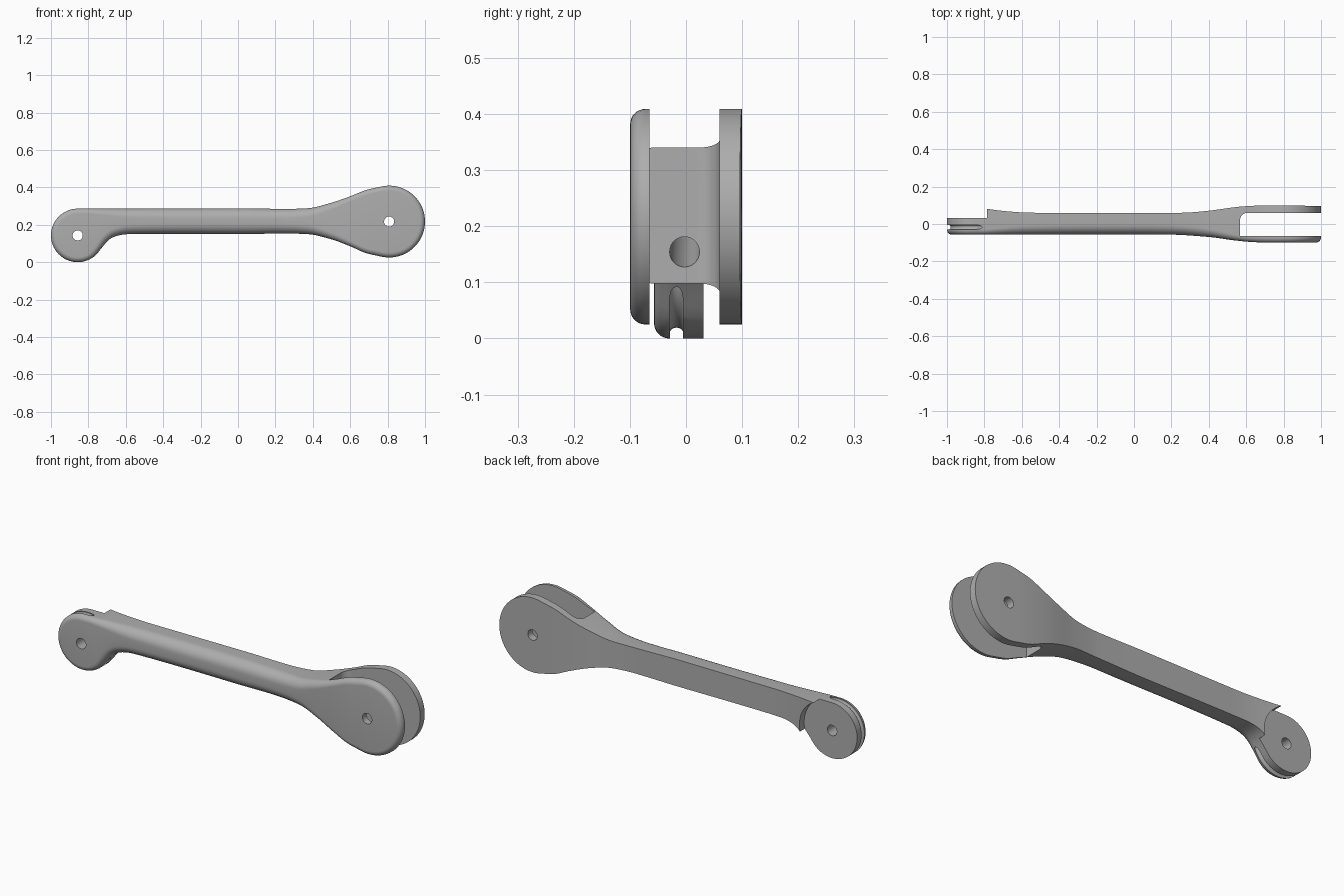
import bpy, bmesh, math
from mathutils import Vector

if "Cube" in bpy.data.objects:
    bpy.data.objects.remove(bpy.data.objects["Cube"])

grey = bpy.data.materials.new("light_grey")
grey.use_nodes = True
grey.diffuse_color = (0.42, 0.42, 0.42, 1)
grey.node_tree.nodes["Principled BSDF"].inputs["Base Color"].default_value = (0.42, 0.42, 0.42, 1)

SMALL, SMALL_R = Vector((-0.857, 0, 0.143)), 0.143
BIG, BIG_R = Vector((0.808, 0, 0.217)), 0.192


def curve(points, x):
    """Smooth interpolation through (x, value) points."""
    if x <= points[0][0]:
        return points[0][1]
    if x >= points[-1][0]:
        return points[-1][1]
    n = len(points) - 1

    def slope(k):
        a, b = points[max(k - 1, 0)], points[min(k + 1, n)]
        return (b[1] - a[1]) / (b[0] - a[0])
    i = next(k for k in range(n) if x <= points[k + 1][0])
    (x0, v0), (x1, v1) = points[i], points[i + 1]
    h = x1 - x0
    t = (x - x0) / h
    return ((2*t**3 - 3*t**2 + 1) * v0 + (t**3 - 2*t**2 + t) * h * slope(i)
            + (3*t**2 - 2*t**3) * v1 + (t**3 - t**2) * h * slope(i + 1))


TOP = [(-0.857, 0.286), (0, 0.288), (0.37, 0.288), (0.5, 0.318), (0.6, 0.352), (0.68, 0.384), (0.76, 0.403)]
BOTTOM = [(-0.75, 0.049), (-0.72, 0.087), (-0.69, 0.12), (-0.65, 0.14), (-0.58, 0.15), (0, 0.15),
          (0.37, 0.15), (0.5, 0.122), (0.6, 0.085), (0.68, 0.05), (0.76, 0.031)]
BACK = [(-0.79, 0.082), (-0.72, 0.072), (-0.6, 0.062), (-0.5, 0.06), (0.25, 0.06), (0.4, 0.071),
        (0.55, 0.091), (0.65, 0.098), (0.75, 0.1), (1, 0.096)]
FRONT = [(-1, -0.057), (0.2, -0.057), (0.4, -0.07), (0.5, -0.084), (0.6, -0.095), (0.7, -0.099), (1, -0.099)]
FILLET = [(-0.8, 0.027), (-0.55, 0.05), (0.3, 0.05), (0.6, 0.027)]


def edge_z(x, side):
    """Height of the upper (+1) or lower (-1) outline."""
    small_limit = -0.857 if side > 0 else -0.75
    for centre, radius, inside in ((SMALL, SMALL_R, x < small_limit), (BIG, BIG_R, x > 0.76)):
        if inside:
            return centre.z + side * math.sqrt(max(radius**2 - (x - centre.x)**2, 0))
    return curve(TOP if side > 0 else BOTTOM, x)


def make_object(name, bm):
    bmesh.ops.recalc_face_normals(bm, faces=bm.faces)
    mesh = bpy.data.meshes.new(name)
    bm.to_mesh(mesh)
    bm.free()
    mesh.materials.append(grey)
    ob = bpy.data.objects.new(name, mesh)
    bpy.context.collection.objects.link(ob)
    return ob


def build_arm():
    # matching columns along the length, closer together round the two ends
    ends = [0.5 * (1 - math.cos(math.pi * k / 40)) for k in range(40)]
    xs = [SMALL.x - SMALL_R + 2 * SMALL_R * e for e in ends if e < 0.8]
    start, stop = xs[-1] + 0.012, BIG.x - 0.06
    xs += [start + (stop - start) * k / 100 for k in range(101)]
    xs += [BIG.x - BIG_R + 2 * BIG_R * e for e in ends if e > 0.37] + [BIG.x + BIG_R]
    count = len(xs)
    outline = [Vector((x, 0, edge_z(x, 1))) for x in xs]
    outline += [Vector((x, 0, edge_z(x, -1))) for x in reversed(xs[1:-1])]
    size = len(outline)
    inward = []
    for i in range(size):
        d = outline[(i + 1) % size] - outline[i - 1]
        inward.append(Vector((d.z, 0, -d.x)).normalized())

    # rings from the back edge forward, then round the front fillet
    bm = bmesh.new()
    rings = [[bm.verts.new((p.x, curve(BACK, p.x), p.z)) for p in outline]]
    for k in range(9):
        a = math.pi / 2 * k / 8
        ring = []
        for p, n in zip(outline, inward):
            r = curve(FILLET, p.x)
            q = p + n * r * (1 - math.cos(a))
            ring.append(bm.verts.new((q.x, curve(FRONT, p.x) + r * (1 - math.sin(a)), q.z)))
        rings.append(ring)
    for a, b in zip(rings, rings[1:]):
        for i in range(size):
            j = (i + 1) % size
            bm.faces.new((a[i], a[j], b[j], b[i]))
    # flat front and back faces, strip by strip
    for ring in (rings[0], rings[-1]):
        low = [ring[0]] + ring[:count - 1:-1] + [ring[count - 1]]
        for i in range(count - 1):
            quad = [ring[i], ring[i + 1], low[i + 1], low[i]]
            bm.faces.new(list(dict.fromkeys(quad)))
    return make_object("linkage_arm", bm)


def rod(name, a, b, radius, sides=48):
    """Cylinder between two points."""
    a, b = Vector(a), Vector(b)
    bm = bmesh.new()
    bmesh.ops.create_cone(bm, cap_ends=True, segments=sides, radius1=radius, radius2=radius, depth=(b - a).length)
    turn = Vector((0, 0, 1)).rotation_difference((b - a).normalized()).to_matrix()
    for v in bm.verts:
        v.co = turn @ v.co + (a + b) / 2
    return make_object(name, bm)


def fork_slot():
    """Slot between the fork plates, with one rounded inner corner."""
    r, x0, y0, y1 = 0.04, 0.567, -0.065, 0.06
    points = [(x0, y0), (1.1, y0), (1.1, y1)]
    for k in range(11):
        a = math.pi / 2 * (1 + k / 10)
        points.append((x0 + r + r * math.cos(a), y1 - r + r * math.sin(a)))
    bm = bmesh.new()
    face = bm.faces.new([bm.verts.new((x, y, -0.1)) for x, y in points])
    up = bmesh.ops.extrude_face_region(bm, geom=[face])["geom"]
    bmesh.ops.translate(bm, vec=(0, 0, 0.7), verts=[v for v in up if isinstance(v, bmesh.types.BMVert)])
    return make_object("fork_slot_cutter", bm)


def pulley_groove():
    """Ring that cuts the cable groove round the small end."""
    bm = bmesh.new()
    rows = []
    for i in range(80):
        a = math.tau * i / 80
        row = []
        for k in range(16):
            b = math.tau * k / 16
            d = 0.137 + 0.0135 * math.cos(b)
            row.append(bm.verts.new((SMALL.x + d * math.cos(a), -0.017 + 0.0135 * math.sin(b),
                                     SMALL.z + d * math.sin(a))))
        rows.append(row)
    for i in range(80):
        for k in range(16):
            a, b, m = rows[i], rows[(i + 1) % 80], (k + 1) % 16
            bm.faces.new((a[k], a[m], b[m], b[k]))
    return make_object("pulley_groove_cutter", bm)


arm = build_arm()
across = Vector((0, 0.3, 0))
cutters = [
    fork_slot(),
    rod("end_recess_cutter", SMALL + Vector((0, 0.031, 0)), SMALL + across, 0.16, 96),
    pulley_groove(),
    rod("small_pivot_cutter", SMALL - across, SMALL + across, 0.027),
    rod("big_pivot_cutter", BIG - across, BIG + across, 0.027),
    # cable channels running into the bar
    rod("upper_channel_cutter", (0.62, 0.005, 0.305), (0.25, 0, 0.21), 0.0265),
    rod("lower_channel_cutter", (0.62, -0.003, 0.145), (0.25, 0, 0.21), 0.0265),
    rod("end_channel_cutter", (-0.84, 0.056, 0.28), (-0.55, 0.0, 0.22), 0.02),
]
for cutter in cutters:
    mod = arm.modifiers.new(cutter.name, "BOOLEAN")
    mod.operation, mod.solver, mod.object = "DIFFERENCE", "EXACT", cutter

# apply the cuts, remove the cutters and smooth the rounded faces
bpy.ops.object.select_all(action="DESELECT")
bpy.context.view_layer.objects.active = arm
arm.select_set(True)
for mod in list(arm.modifiers):
    bpy.ops.object.modifier_apply(modifier=mod.name)
for cutter in cutters:
    bpy.data.objects.remove(cutter)
bpy.ops.object.shade_smooth_by_angle(angle=math.radians(30))
